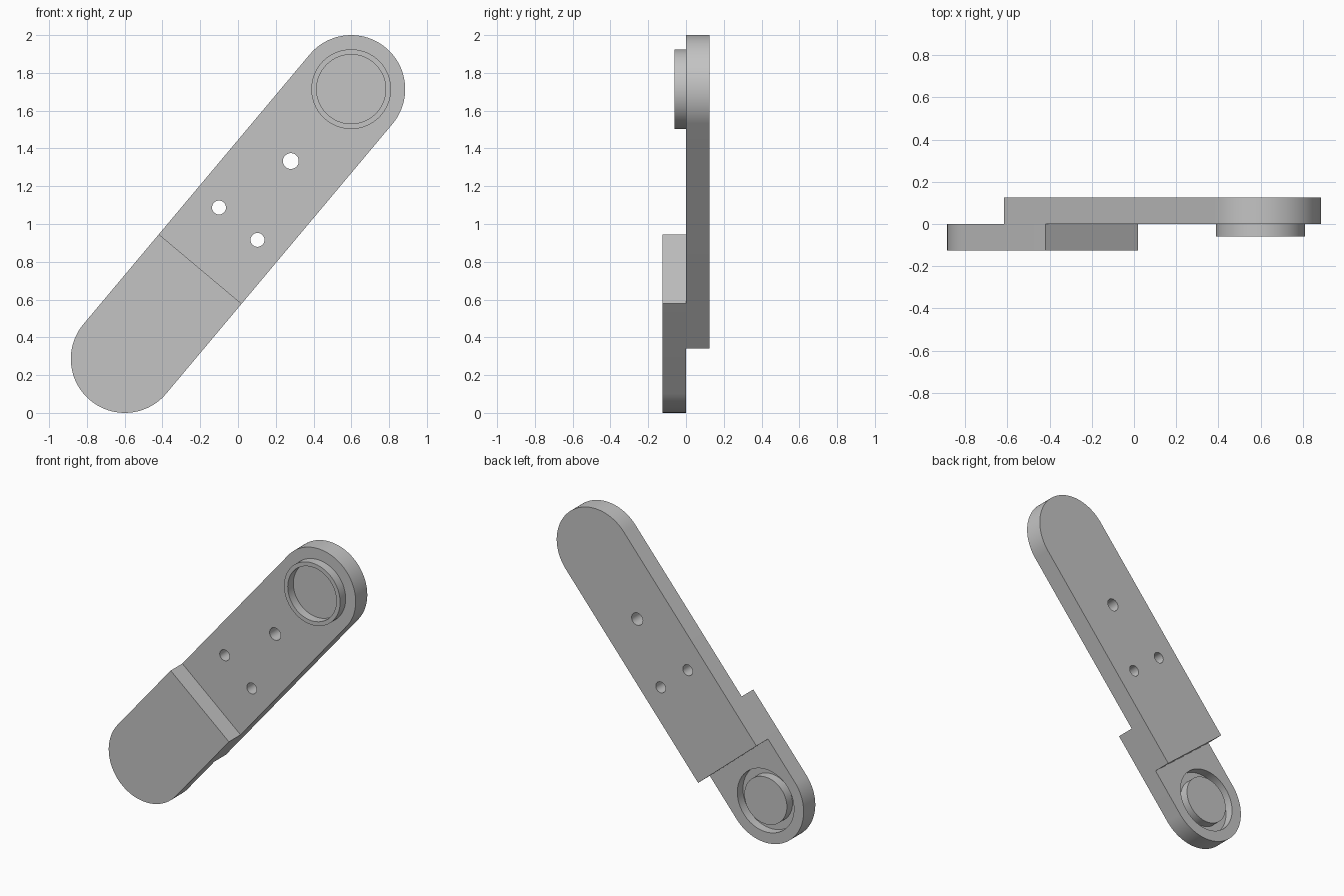
import bpy
import bmesh
from math import cos, sin, pi, radians
from mathutils import Matrix

if "Cube" in bpy.data.objects:
    bpy.data.objects.remove(bpy.data.objects["Cube"], do_unlink=True)

# Main sizes; the link is laid out along local x, its front towards local z
WIDTH_R = 0.286
HALF = 0.932
THICK = 0.125
RING_H = 0.06
TILT = Matrix.Translation((0, 0, 1)) @ Matrix.Rotation(radians(90), 4, "X") @ Matrix.Rotation(radians(50), 4, "Z")

grey = bpy.data.materials.new("light grey")
grey.use_nodes = True
grey.diffuse_color = (0.55, 0.55, 0.55, 1)
grey.node_tree.nodes["Principled BSDF"].inputs["Base Color"].default_value = grey.diffuse_color


def arc(x, y, r, start, end, n):
    steps = [start + (end - start) * i / n for i in range(n + 1)]
    return [(x + r * cos(a), y + r * sin(a)) for a in steps]


def circle(x, y, r, n=64):
    return arc(x, y, r, 0, 2 * pi, n)[:-1]


def prism(name, outline, z0, z1):
    """Extrude a flat outline from z0 to z1 and tilt it into place."""
    bm = bmesh.new()
    base = bm.faces.new([bm.verts.new((x, y, z0)) for x, y in outline])
    top = bmesh.ops.extrude_face_region(bm, geom=[base])["geom"]
    verts = [g for g in top if isinstance(g, bmesh.types.BMVert)]
    bmesh.ops.translate(bm, verts=verts, vec=(0, 0, z1 - z0))
    bmesh.ops.recalc_face_normals(bm, faces=bm.faces[:])
    bm.transform(TILT)
    mesh = bpy.data.meshes.new(name)
    bm.to_mesh(mesh)
    bm.free()
    mesh.materials.append(grey)
    obj = bpy.data.objects.new(name, mesh)
    bpy.context.collection.objects.link(obj)
    return obj


def activate(obj):
    bpy.ops.object.select_all(action="DESELECT")
    obj.select_set(True)
    bpy.context.view_layer.objects.active = obj


def cut(obj, cutter):
    mod = obj.modifiers.new("cut", "BOOLEAN")
    mod.operation = "DIFFERENCE"
    mod.solver = "EXACT"
    mod.object = cutter
    cutter.hide_render = True
    activate(obj)
    bpy.ops.object.modifier_apply(modifier=mod.name)
    bpy.data.objects.remove(cutter, do_unlink=True)


# Long rear plate: rounded at the top, square at the bottom
square_end = -HALF + 0.313
upper = prism("upper_plate",
              arc(HALF, 0, WIDTH_R, -pi / 2, pi / 2, 48)
              + [(square_end, WIDTH_R), (square_end, -WIDTH_R)], -THICK, 0)

# Three through holes
for x, y, r in ((0.435, 0, 0.042), (0.002, 0.133, 0.037), (0.002, -0.133, 0.037)):
    cut(upper, prism("hole_cutter", circle(x, y, r, 32), -0.2, 0.1))

# Short front plate: rounded at the bottom, square at the top
square_end = -HALF + 0.621
lower = prism("lower_plate",
              arc(-HALF, 0, WIDTH_R, pi / 2, 3 * pi / 2, 48)
              + [(square_end, -WIDTH_R), (square_end, WIDTH_R)], 0, THICK)

# Round socket in its back, with a boss left standing in the middle
cut(lower, prism("socket_cutter", circle(-HALF, 0, 0.213), -0.1, RING_H))
boss = prism("socket_boss", circle(-HALF, 0, 0.16), 0, RING_H)

# Raised collar on the front of the long plate
collar = prism("collar_ring", circle(HALF, 0, 0.211), 0, RING_H)
cut(collar, prism("collar_cutter", circle(HALF, 0, 0.183), -0.1, 0.1))

# Smooth round walls, crisp edges
for part in (upper, lower, boss, collar):
    activate(part)
    bpy.ops.object.shade_smooth_by_angle(angle=radians(30))
